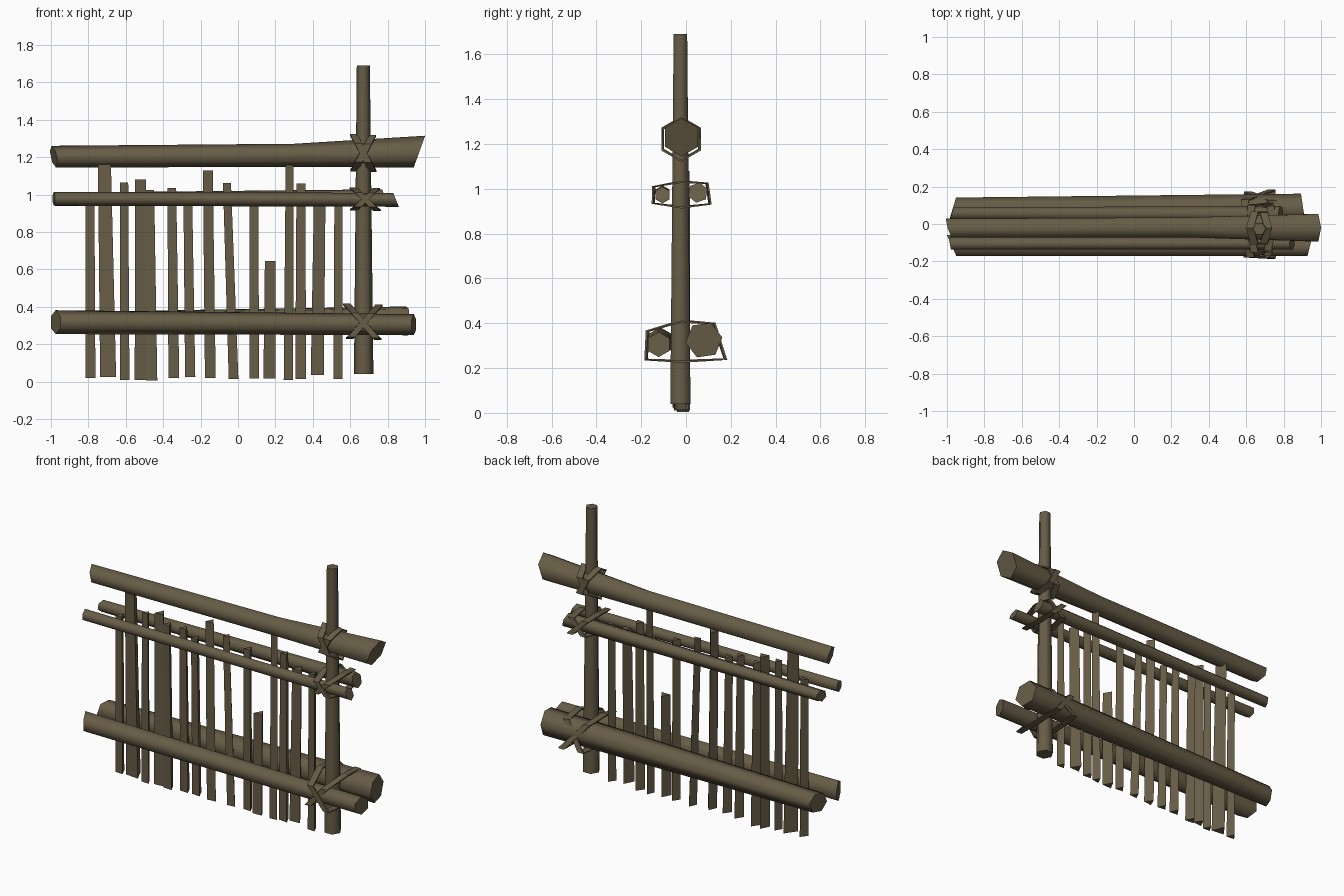
import bpy, math, random
from mathutils import Vector

if "Cube" in bpy.data.objects:
    bpy.data.objects.remove(bpy.data.objects["Cube"])

random.seed(4)
wood = bpy.data.materials.new("weathered_wood")
wood.diffuse_color = (0.135, 0.108, 0.062, 1)
wood.use_nodes = True
wood.node_tree.nodes["Principled BSDF"].inputs["Base Color"].default_value = wood.diffuse_color


def make(name, verts, faces, smooth=None):
    me = bpy.data.meshes.new(name)
    me.from_pydata(verts, [], faces)
    me.materials.append(wood)
    ob = bpy.data.objects.new(name, me)
    bpy.context.collection.objects.link(ob)
    bpy.context.view_layer.objects.active = ob
    ob.select_set(True)
    bpy.ops.object.mode_set(mode='EDIT')
    bpy.ops.mesh.select_all(action='SELECT')
    bpy.ops.mesh.normals_make_consistent(inside=False)
    bpy.ops.object.mode_set(mode='OBJECT')
    if smooth:
        bpy.ops.object.shade_smooth_by_angle(angle=math.radians(smooth))
    ob.select_set(False)
    return ob


def skin(rings, n):
    """Faces joining consecutive rings of n vertices, with end caps."""
    f = [(r * n + i, r * n + (i + 1) % n, (r + 1) * n + (i + 1) % n, (r + 1) * n + i)
         for r in range(rings - 1) for i in range(n)]
    return f + [tuple(range(n)), tuple((rings - 1) * n + i for i in range(n))]


def log(name, rings, turn=0.0):
    """Six-sided log along x; ring = (x, y, z, radius, slant_y, slant_z)."""
    v = []
    for x, y, z, r, sy, sz in rings:
        for i in range(6):
            a = math.radians(turn + 60 * i)
            dy, dz = r * math.cos(a), r * math.sin(a)
            v.append((x + sy * dy + sz * dz, y + dy, z + dz))
    make(name, v, skin(len(rings), 6), 65)


def pole(name, bottom, top, r0, r1, n, turn, smooth=None):
    """Upright tapered prism."""
    v = []
    for c, r in ((bottom, r0), (top, r1)):
        for i in range(n):
            a = math.radians(turn) + math.tau * i / n
            v.append((c[0] + r * math.cos(a), c[1] + r * math.sin(a), c[2]))
    make(name, v, skin(2, n), smooth)


def lashing(name, cx, pts, k, w=0.02, t=0.009):
    """Flat rope loop around the rails, leaning sideways by k; built both ways."""
    cy = sum(p[0] for p in pts) / len(pts)
    cz = sum(p[1] for p in pts) / len(pts)
    for tag, s, grow in (("a", 1, 1.0), ("b", -1, 1.05)):
        v, n = [], len(pts)
        for y, z in pts:
            d = Vector((y - cy, z - cz)) * grow
            q = d - d.normalized() * t
            for p, side in ((d, -1), (d, 1), (q, 1), (q, -1)):
                v.append((cx + s * k * d.y + side * w, cy + p.x, cz + p.y))
        f = [(i * 4 + j, i * 4 + (j + 1) % 4,
              (i + 1) % n * 4 + (j + 1) % 4, (i + 1) % n * 4 + j)
             for i in range(n) for j in range(4)]
        make(f"{name}_{tag}", v, f)


# Horizontal logs and rails
log("top_beam", [(-0.985, -0.022, 1.203, 0.058, -0.3, -0.2),
                 (0.3, -0.018, 1.21, 0.062, 0, 0),
                 (0.97, -0.02, 1.23, 0.085, 0, 0.36)], 30)
log("lower_log_front", [(-0.975, -0.115, 0.318, 0.064, -0.45, 0),
                        (0.94, -0.122, 0.305, 0.056, 0.25, 0)], 30)
log("lower_log_back", [(-0.97, 0.08, 0.315, 0.062, 0.3, 0),
                       (0.905, 0.08, 0.325, 0.083, -0.15, 0)], 8)
log("middle_rail_front", [(-0.985, -0.105, 0.978, 0.037, -0.2, 0),
                          (0.845, -0.105, 0.972, 0.037, 0, -0.4)], 30)
log("middle_rail_back", [(-0.975, 0.055, 0.975, 0.036, 0.3, 0),
                         (0.785, 0.053, 0.983, 0.046, 0, -0.3)], 20)

# Main post
pole("post", (0.672, -0.025, 0.04), (0.67, -0.025, 1.69), 0.052, 0.035, 6, 0, 65)

# Stakes: bottom x, top x, bottom width, top width, bottom z, top z
stakes = [(-0.787, -0.79, .053, .048, .02, 1.00), (-0.692, -0.712, .086, .07, .025, 1.16),
          (-0.605, -0.608, .05, .043, .01, 1.065), (-0.522, -0.522, .064, .06, .01, 1.08),
          (-0.46, -0.472, .06, .05, .005, 1.025), (-0.342, -0.353, .058, .047, .02, 1.035),
          (-0.254, -0.267, .055, .047, .025, 1.0), (-0.15, -0.163, .058, .053, .02, 1.13),
          (-0.025, -0.06, .052, .043, .013, 1.063), (0.088, 0.086, .053, .047, .017, 1.02),
          (0.168, 0.172, .066, .058, .018, .645), (0.268, 0.275, .05, .043, .01, 1.16),
          (0.337, 0.338, .058, .048, .015, 1.06), (0.423, 0.436, .07, .062, .037, .99),
          (0.536, 0.538, .05, .043, .013, .99)]
for i, (xb, xt, wb, wt, zb, zt) in enumerate(stakes):
    y = -0.028 + random.uniform(-0.012, 0.012)
    pole(f"stake_{i + 1}", (xb, y, zb), (xt, y, zt),
         wb / 1.732, wt / 1.732, 3, 90 + random.uniform(-8, 8))

# Rope lashings on the post
hexa = [(-0.022 + 0.097 * math.sin(math.tau * i / 6),
         1.222 + 0.097 * math.cos(math.tau * i / 6)) for i in range(6)]
lashing("top_lashing", 0.67, hexa, 0.5)
lashing("middle_lashing", 0.68,
        [(-0.145, 1.01), (-0.02, 1.035), (0.095, 1.025),
         (0.108, 0.932), (-0.02, 0.915), (-0.147, 0.935)], 1.0)
lashing("lower_lashing", 0.67,
        [(-0.172, 0.365), (-0.02, 0.412), (0.125, 0.398),
         (0.175, 0.24), (-0.02, 0.228), (-0.178, 0.238)], 0.85)
